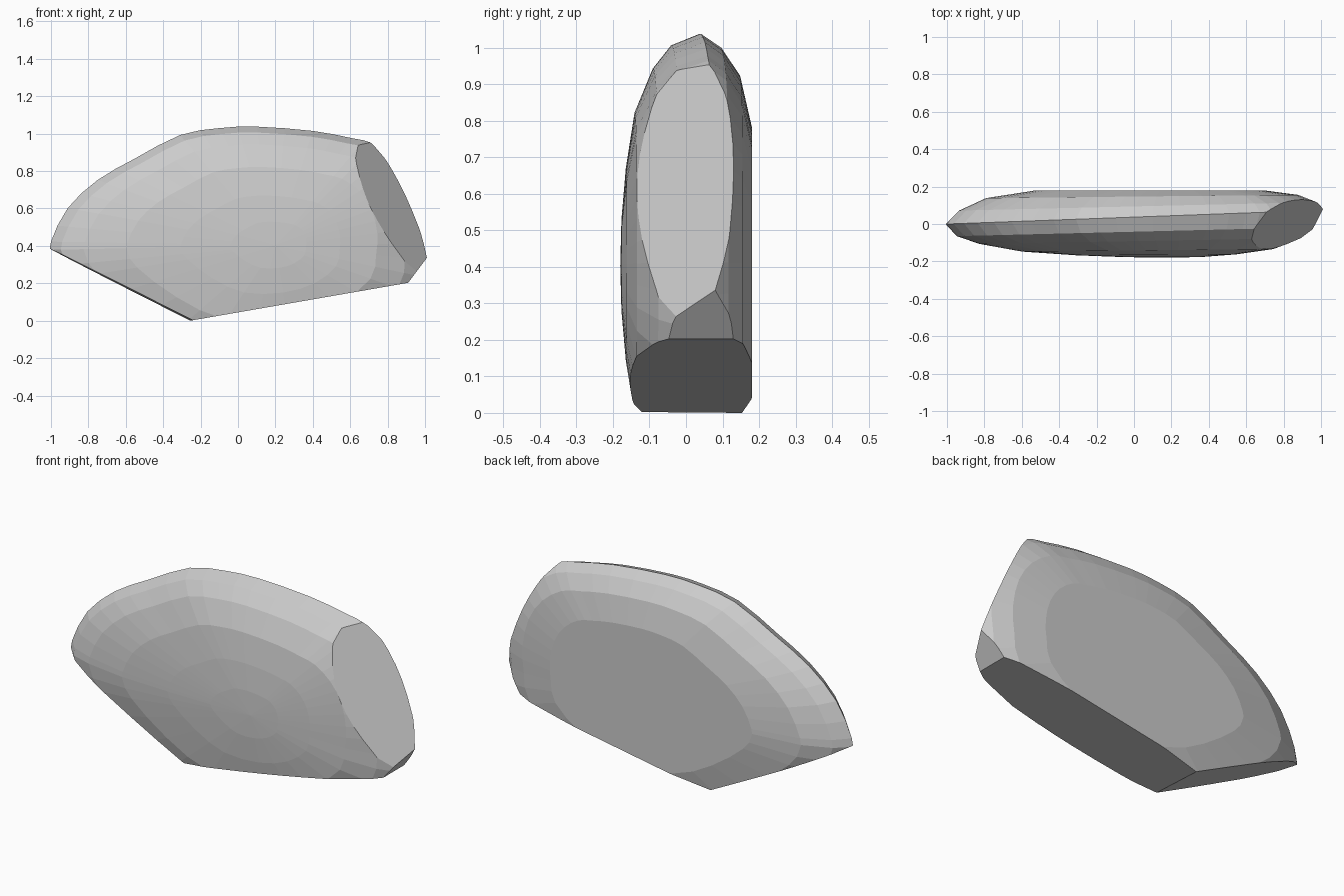
import bpy, bmesh
from mathutils import Vector

if "Cube" in bpy.data.objects:
    bpy.data.objects.remove(bpy.data.objects["Cube"])

# Rough outline of the uncut stone in the x-z plane
OUTLINE = [(-1, .42), (-.91, .60), (-.75, .75), (-.55, .865), (-.31, .99), (-.1, 1.027),
           (.1, 1.035), (.4, 1.012), (.6, .975), (.74, .94), (.88, .84), (.98, .69),
           (1.025, .5), (1.015, .32), (.97, .13), (.7, -.08), (.3, -.2), (-.2, -.2),
           (-.6, -.02), (-.92, .22), (-.995, .34)]
CENTRE = Vector((.2, 0, .4))
# (scale of outline, blend from rim depth to full depth)
FRONT = [(.95, .36), (.85, .59), (.66, .82), (.42, .93), (.2, .985)]
BACK = [(.94, .4), (.82, .77), (.6, 1)]
DEPTH = .18


def smooth_loop(points, steps):
    """Closed Catmull-Rom curve through the points."""
    result, n = [], len(points)
    for i in range(n):
        a, b, c, d = (Vector(points[(i + k) % n]) for k in (-1, 0, 1, 2))
        for s in range(steps):
            t = s / steps
            result.append(.5 * (2 * b + (c - a) * t + (2 * a - 5 * b + 4 * c - d) * t * t
                                + (3 * b - a - 3 * c + d) * t ** 3))
    return result


bm = bmesh.new()
loop = smooth_loop(OUTLINE, 2)
count = len(loop)


def ring(scale, blend, peak):
    verts = []
    for x, z in loop:
        rim = .037 + .037 * x
        p = CENTRE + (Vector((x, 0, z)) - CENTRE) * scale
        p.y = rim * (1 - blend) + peak * blend
        verts.append(bm.verts.new(p))
    return verts


# Domed front and flat-topped back grown from a shared rim
rim_ring = ring(1, 0, 0)
for levels, peak in ((FRONT, -DEPTH), (BACK, DEPTH)):
    last = rim_ring
    for scale, blend in levels:
        new = ring(scale, blend, peak)
        for i in range(count):
            j = (i + 1) % count
            bm.faces.new((last[i], last[j], new[j], new[i]))
        last = new
    tip = bm.verts.new((CENTRE.x, peak, CENTRE.z))
    for i in range(count):
        bm.faces.new((last[i], last[(i + 1) % count], tip))
bmesh.ops.recalc_face_normals(bm, faces=bm.faces)

# Chipped facets: slanted right side, two underside planes, small lower right chip
CUTS = [((.73, -.11, .6), (.154, -.126, .072)),
        ((-.24, 0, 0), (.2, 0, -1.15)),
        ((-.25, 0, 0), (-.45, -.03, -.89)),
        ((.91, 0, .2), (.08, 0, -.06))]
for point, normal in CUTS:
    cut = bmesh.ops.bisect_plane(bm, geom=bm.verts[:] + bm.edges[:] + bm.faces[:], dist=1e-5,
                                 plane_co=point, plane_no=Vector(normal).normalized(),
                                 clear_outer=True)
    bmesh.ops.holes_fill(bm, edges=[e for e in bm.edges if e.is_boundary], sides=0)

# Rest on the ground
low = min(v.co.z for v in bm.verts)
bmesh.ops.translate(bm, verts=bm.verts, vec=(0, 0, -low))
bmesh.ops.recalc_face_normals(bm, faces=bm.faces)
mesh = bpy.data.meshes.new("flat_stone")
bm.to_mesh(mesh)
bm.free()
bpy.context.collection.objects.link(bpy.data.objects.new("flat_stone", mesh))
